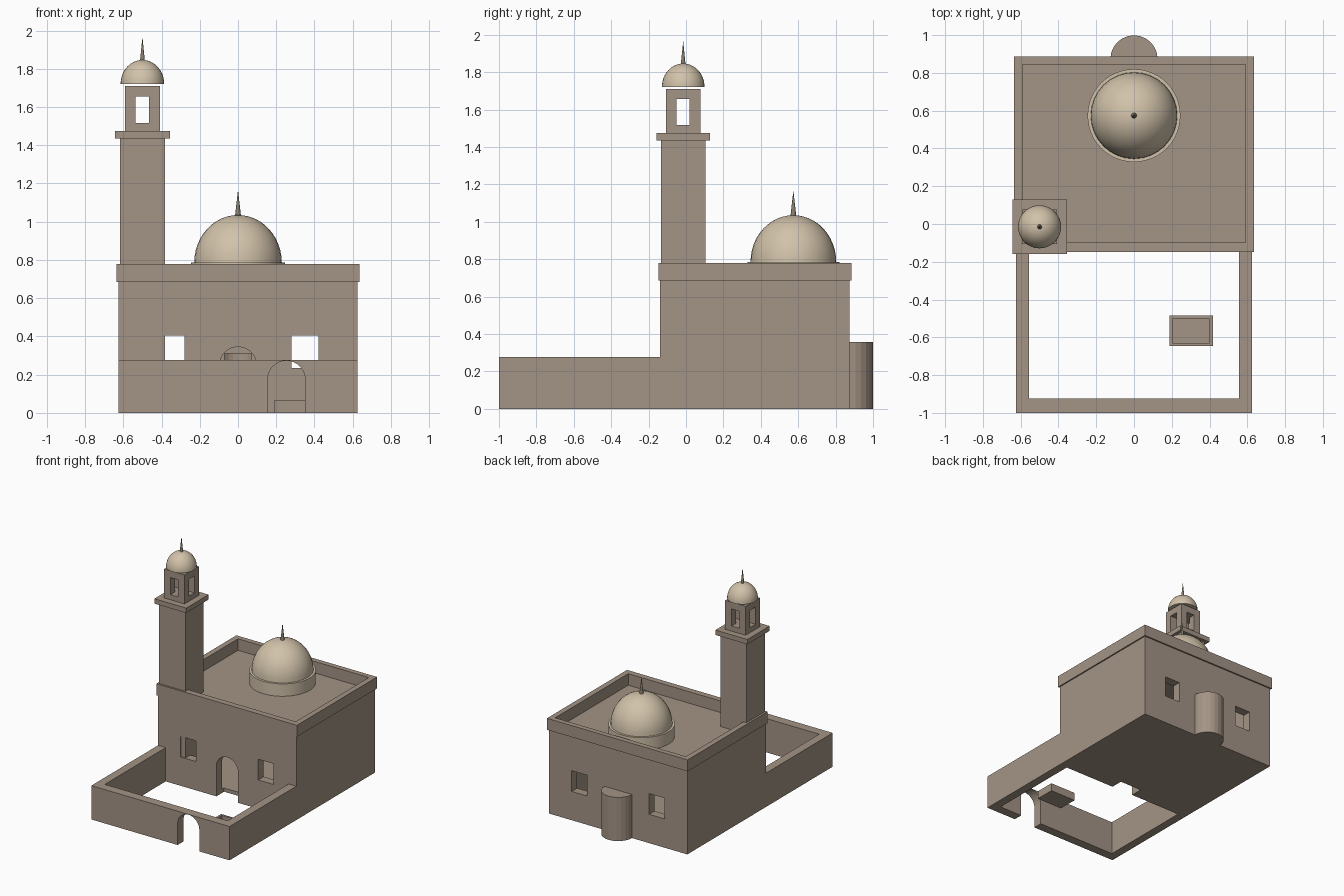
import bpy, bmesh
from math import pi, sin, cos
from mathutils import Matrix

cube = bpy.data.objects.get("Cube")
if cube:
    bpy.data.objects.remove(cube, do_unlink=True)


def material(name, rgb):
    m = bpy.data.materials.new(name)
    m.use_nodes = True
    m.diffuse_color = (*rgb, 1)
    bsdf = next(n for n in m.node_tree.nodes if n.type == "BSDF_PRINCIPLED")
    bsdf.inputs["Base Color"].default_value = (*rgb, 1)
    return m


STONE = material("warm stone", (0.37, 0.295, 0.235))
PLASTER = material("pale plaster", (0.64, 0.54, 0.40))
METAL = material("dark metal", (0.25, 0.22, 0.16))


def finish(name, bm, mat):
    bmesh.ops.recalc_face_normals(bm, faces=bm.faces)
    mesh = bpy.data.meshes.new(name)
    bm.to_mesh(mesh)
    bm.free()
    mesh.materials.append(mat)
    obj = bpy.data.objects.new(name, mesh)
    bpy.context.collection.objects.link(obj)
    return obj


def box(name, x, y, z, mat=STONE):
    """Box from (min, max) ranges on each axis."""
    bm = bmesh.new()
    bmesh.ops.create_cube(bm, size=1)
    for v in bm.verts:
        v.co = [(r[0] + r[1]) / 2 + c * (r[1] - r[0]) for r, c in zip((x, y, z), v.co)]
    return finish(name, bm, mat)


def prism(name, points, depth, mat=STONE):
    """Extrude a closed outline of 3D points along the depth vector."""
    bm = bmesh.new()
    face = bm.faces.new([bm.verts.new(p) for p in points])
    new = bmesh.ops.extrude_face_region(bm, geom=[face])["geom"]
    bmesh.ops.translate(bm, vec=depth, verts=[g for g in new if isinstance(g, bmesh.types.BMVert)])
    return finish(name, bm, mat)


def cone(name, x, y, z, r1, r2, mat, segments=32):
    bm = bmesh.new()
    bmesh.ops.create_cone(bm, cap_ends=True, segments=segments, radius1=r1, radius2=r2,
                          depth=z[1] - z[0],
                          matrix=Matrix.Translation((x, y, (z[0] + z[1]) / 2)))
    return finish(name, bm, mat)


def smooth(obj):
    bpy.ops.object.select_all(action="DESELECT")
    obj.select_set(True)
    bpy.context.view_layer.objects.active = obj
    bpy.ops.object.shade_smooth_by_angle(angle=pi / 5)


def cut(obj, *cutters):
    """Subtract each cutter, then discard it."""
    bpy.context.view_layer.objects.active = obj
    for c in cutters:
        c.hide_render = True
        mod = obj.modifiers.new("cut", "BOOLEAN")
        mod.operation, mod.solver, mod.object = "DIFFERENCE", "EXACT", c
        bpy.ops.object.modifier_apply(modifier=mod.name)
        bpy.data.objects.remove(c, do_unlink=True)


def arch(x, r, spring, y):
    """Round-headed doorway cutter through the given y range."""
    pts = [(x - r, y[0], -0.1), (x + r, y[0], -0.1)]
    pts += [(x + r * cos(a), y[0], spring + r * sin(a)) for a in (pi * i / 16 for i in range(17))]
    return prism("arch_cutter", pts, (0, y[1] - y[0], 0))


def dome(name, x, y, z, r, h):
    bm = bmesh.new()
    bmesh.ops.create_uvsphere(bm, u_segments=32, v_segments=24, radius=1)
    bmesh.ops.bisect_plane(bm, geom=bm.verts[:] + bm.edges[:] + bm.faces[:], dist=1e-4,
                           plane_co=(0, 0, 0), plane_no=(0, 0, -1), clear_outer=True)
    bmesh.ops.holes_fill(bm, edges=[e for e in bm.edges if e.is_boundary], sides=0)
    bm.transform(Matrix.Translation((x, y, z)) @ Matrix.Diagonal((r, r, h, 1)))
    smooth(finish(name, bm, PLASTER))


def square(name, x, y, half, z):
    return box(name, (x - half, x + half), (y - half, y + half), z)


W = 0.624                     # half width of hall and courtyard
FRONT, BACK, ROOF = -0.139, 0.874, 0.685
T = 0.07                      # wall thickness

# Hall with hollow interior, door, windows and niche opening
hall = box("hall", (-W, W), (FRONT, BACK), (0, ROOF))
cut(hall,
    box("room_cutter", (-W + T, W - T), (FRONT + T, BACK - T), (0.03, ROOF - 0.05)),
    arch(0, 0.098, 0.247, (FRONT - 0.1, FRONT + T + 0.03)),
    cone("niche_cutter", 0, BACK, (0.03, 0.31), 0.1, 0.1, STONE, 24))
for side in (-0.35, 0.35):
    for y in (FRONT, BACK):
        cut(hall, box("window_cutter", (side - 0.07, side + 0.07), (y - 0.1, y + 0.1), (0.235, 0.404)))

# Half-round niche on the back wall
R = 0.125
niche = prism("prayer_niche", [(R * cos(pi * i / 12), BACK + R * sin(pi * i / 12), 0) for i in range(13)],
              (0, 0, 0.356))
cut(niche, cone("niche_cutter", 0, BACK, (0.03, 0.31), 0.1, 0.1, STONE, 24))

# Roof parapet
parapet = box("parapet", (-0.635, 0.635), (-0.147, 0.886), (ROOF, 0.779))
cut(parapet, box("roof_cutter", (-0.59, 0.59), (-0.098, 0.844), (0.6, 0.9)))

# Courtyard wall with arched gate
yard = box("courtyard_wall", (-W, W), (-1, FRONT), (0, 0.276))
cut(yard, box("yard_cutter", (-0.555, 0.555), (-0.925, 0), (-0.1, 0.4)),
    arch(0.253, 0.098, 0.175, (-1.1, -0.85)))

# Washing basin
basin = box("basin", (0.187, 0.418), (-0.647, -0.485), (0, 0.065))
cut(basin, box("basin_cutter", (0.205, 0.4), (-0.63, -0.502), (0.03, 0.1)))

# Main dome on its drum
DY = 0.574
smooth(cone("dome_drum", 0, DY, (ROOF, 0.786), 0.246, 0.246, PLASTER, 48))
dome("main_dome", 0, DY, 0.786, 0.229, 0.249)
cone("main_finial", 0, DY, (1.025, 1.168), 0.016, 0, METAL, 12)

# Tower: shaft, balcony, open lantern, small dome
TX, TY = -0.5, -0.015
square("tower_shaft", TX, TY, 0.118, (0.03, 1.435))
square("tower_balcony", TX, TY, 0.144, (1.435, 1.475))
lantern = square("tower_lantern", TX, TY, 0.092, (1.475, 1.711))
Z = (1.517, 1.656)
cut(lantern,
    box("opening_cutter", (TX - 0.035, TX + 0.035), (TY - 0.2, TY + 0.2), Z),
    box("opening_cutter", (TX - 0.2, TX + 0.2), (TY - 0.035, TY + 0.035), Z))
dome("tower_dome", TX, TY, 1.721, 0.114, 0.125)
cone("tower_finial", TX, TY, (1.838, 1.967), 0.013, 0, METAL, 12)
